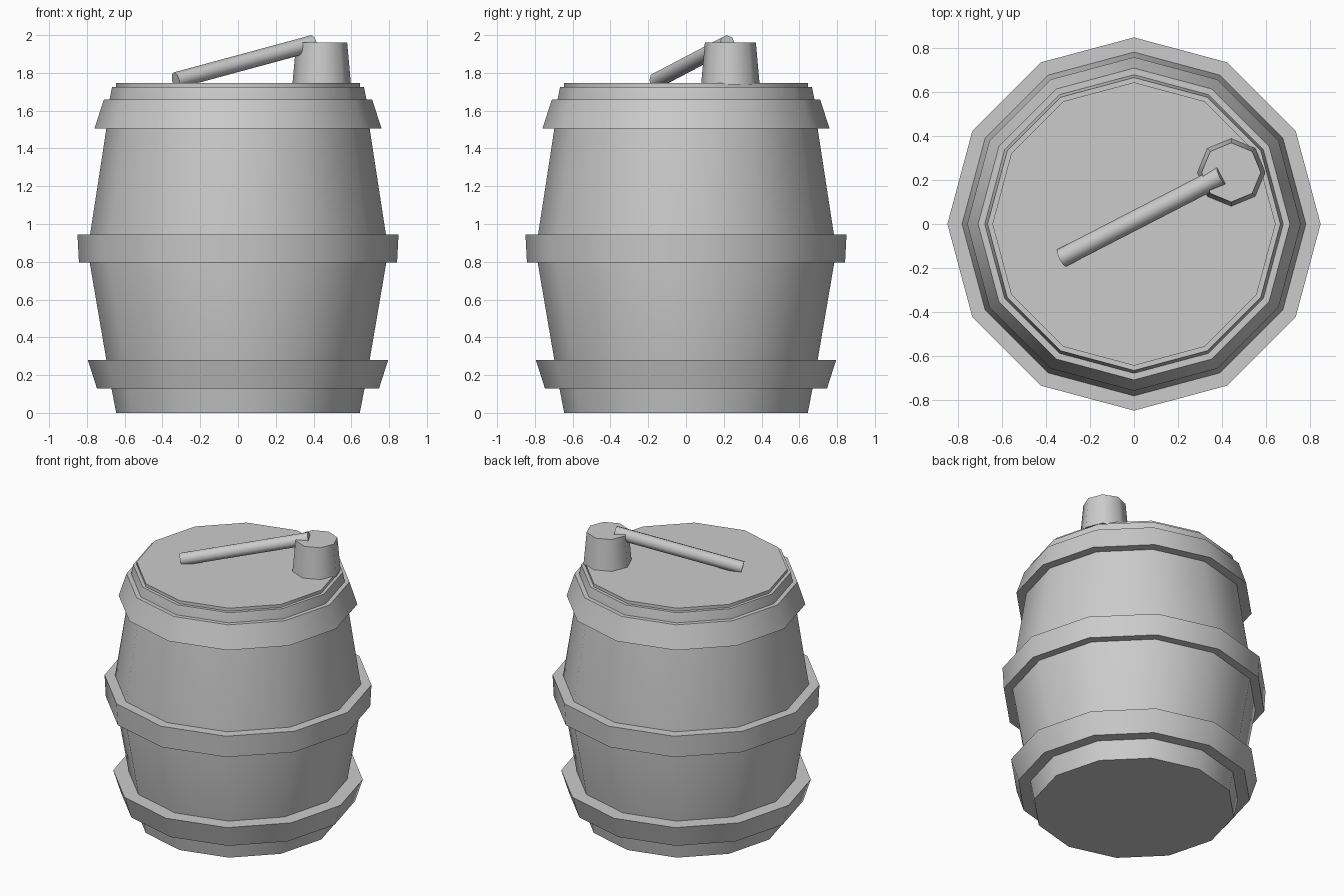
import bpy, bmesh
from math import sin, cos, tau, radians
from mathutils import Vector

if "Cube" in bpy.data.objects:
    bpy.data.objects.remove(bpy.data.objects["Cube"])


def finish(name, bm):
    bmesh.ops.recalc_face_normals(bm, faces=bm.faces)
    mesh = bpy.data.meshes.new(name)
    bm.to_mesh(mesh)
    bm.free()
    obj = bpy.data.objects.new(name, mesh)
    bpy.context.collection.objects.link(obj)
    return obj


def smooth(obj, angle):
    bpy.ops.object.select_all(action='DESELECT')
    obj.select_set(True)
    bpy.context.view_layer.objects.active = obj
    bpy.ops.object.shade_smooth_by_angle(angle=radians(angle))


def lathe(name, profile, sides=12, closed=False, angle=35):
    """Spin (radius, z) points; closed makes a ring, otherwise the ends are capped."""
    bm = bmesh.new()
    rings = [[bm.verts.new((r * cos(tau * i / sides), r * sin(tau * i / sides), z))
              for i in range(sides)] for r, z in profile]
    pairs = list(zip(rings, rings[1:]))
    if closed:
        pairs.append((rings[-1], rings[0]))
    else:
        bm.faces.new(rings[0])
        bm.faces.new(rings[-1])
    for a, b in pairs:
        for i in range(sides):
            j = (i + 1) % sides
            bm.faces.new((a[i], a[j], b[j], b[i]))
    obj = finish(name, bm)
    smooth(obj, angle)
    return obj


# Barrel body with a small raised lid
lathe("barrel_body", [(0.645, 0), (0.67, 0.13), (0.697, 0.28), (0.785, 0.795),
                      (0.783, 0.945), (0.697, 1.505), (0.68, 1.66),
                      (0.667, 1.725), (0.645, 1.725), (0.645, 1.746)])

# Hoops: outer bottom radius, outer top radius, inner radii, bottom and top heights
for name, r0, r1, i0, i1, z0, z1 in [
        ("lower_hoop", 0.747, 0.795, 0.66, 0.69, 0.13, 0.28),
        ("middle_hoop", 0.842, 0.85, 0.775, 0.775, 0.795, 0.945),
        ("upper_hoop", 0.76, 0.71, 0.69, 0.67, 1.505, 1.66)]:
    lathe(name, [(i0, z0), (r0, z0), (r1, z1), (i1, z1)], closed=True)

# Tapered eight-sided plug near the lid's edge
plug = lathe("plug", [(0.155, 1.738), (0.135, 1.96)], sides=8, angle=50)
plug.location = (0.443, 0.235, 0)

# Slanted rod from the lid into the plug
start, end = Vector((-0.33, -0.155, 1.76)), Vector((0.398, 0.22, 1.957))
axis = end - start
rod = lathe("rod", [(0.044, -axis.length / 2), (0.044, axis.length / 2)], sides=8, angle=50)
rod.location = (start + end) / 2
rod.rotation_euler = axis.to_track_quat('Z', 'Y').to_euler()
